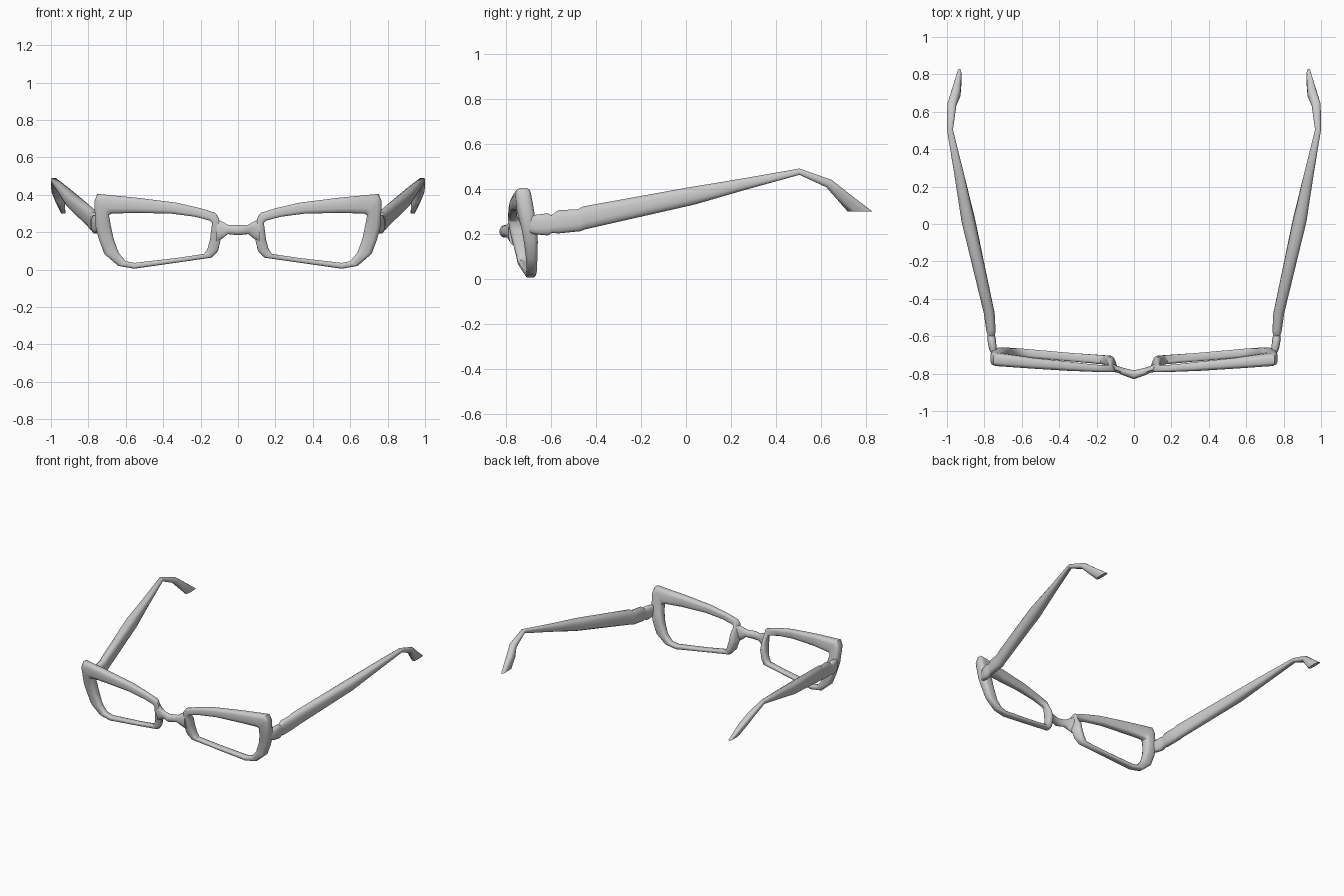
import bpy, bmesh, math

grey = bpy.data.materials.new("frame grey")
grey.diffuse_color = (0.6, 0.6, 0.6, 1)


def ring_points(n, power):
    """Rounded-square cross-section filling -1..1."""
    pts = []
    for i in range(n):
        a = 2 * math.pi * (i + 0.5) / n
        c, s = math.cos(a), math.sin(a)
        pts.append((math.copysign(abs(c) ** power, c), math.copysign(abs(s) ** power, s)))
    mu, mv = max(p[0] for p in pts), max(p[1] for p in pts)
    return [(u / mu, v / mv) for u, v in pts]


def loft(name, rings, closed=False):
    """Skin a list of equal-length point rings."""
    bm = bmesh.new()
    rows = [[bm.verts.new(p) for p in r] for r in rings]
    n = len(rows[0])
    for k in range(len(rows) if closed else len(rows) - 1):
        a, b = rows[k], rows[(k + 1) % len(rows)]
        for i in range(n):
            j = (i + 1) % n
            bm.faces.new((a[i], a[j], b[j], b[i]))
    if not closed:
        bm.faces.new(rows[0])
        bm.faces.new(rows[-1])
    bmesh.ops.recalc_face_normals(bm, faces=bm.faces)
    mesh = bpy.data.meshes.new(name)
    bm.to_mesh(mesh)
    bm.free()
    obj = bpy.data.objects.new(name, mesh)
    bpy.context.collection.objects.link(obj)
    mesh.materials.append(grey)
    bpy.ops.object.select_all(action='DESELECT')
    obj.select_set(True)
    bpy.context.view_layer.objects.active = obj
    bpy.ops.object.shade_smooth_by_angle(angle=math.radians(50))
    return obj


def both_sides(name, rings, closed=False):
    for side, s in (("right", 1), ("left", -1)):
        loft(side + "_" + name, [[(s * x, y, z) for x, y, z in r] for r in rings], closed)


# Lens rims: outer x, z, inner x, z, front y, back y around the opening
RIM = [
    (0.752, 0.405, 0.675, 0.300, -0.760, -0.690),
    (0.545, 0.385, 0.545, 0.303, -0.773, -0.715),
    (0.330, 0.358, 0.360, 0.300, -0.785, -0.737),
    (0.200, 0.328, 0.230, 0.283, -0.790, -0.752),
    (0.120, 0.303, 0.150, 0.262, -0.792, -0.755),
    (0.096, 0.275, 0.138, 0.250, -0.792, -0.745),
    (0.092, 0.220, 0.143, 0.215, -0.785, -0.715),
    (0.085, 0.165, 0.150, 0.160, -0.772, -0.705),
    (0.100, 0.100, 0.163, 0.112, -0.757, -0.702),
    (0.140, 0.064, 0.180, 0.084, -0.750, -0.702),
    (0.330, 0.037, 0.330, 0.062, -0.735, -0.690),
    (0.555, 0.005, 0.555, 0.036, -0.715, -0.670),
    (0.640, 0.020, 0.600, 0.045, -0.710, -0.665),
    (0.715, 0.085, 0.638, 0.090, -0.712, -0.662),
    (0.745, 0.165, 0.665, 0.165, -0.722, -0.660),
    (0.763, 0.235, 0.680, 0.235, -0.735, -0.665),
    (0.768, 0.365, 0.690, 0.292, -0.757, -0.684),
]
rings = []
for ox, oz, ix, iz, yf, yb in RIM:
    flare = 0.025 if ox < 0.11 else 0      # nose pads splay outward to the back
    ring = []
    for u, v in ring_points(12, 0.6):
        t, d = (u + 1) / 2, (v + 1) / 2
        ring.append((ox + (ix - ox) * t + flare * d * (1 - t), yf + (yb - yf) * d,
                     oz + (iz - oz) * t))
    rings.append(ring)
both_sides("rim", rings, closed=True)

# Temples: top y, z, bottom y, z, inner x, outer x from hinge to ear tip
TEMPLE = [
    (-0.700, 0.275, -0.700, 0.205, 0.725, 0.760),
    (-0.670, 0.285, -0.670, 0.198, 0.735, 0.775),
    (-0.615, 0.292, -0.615, 0.193, 0.738, 0.785),
    (-0.600, 0.283, -0.595, 0.205, 0.744, 0.782),
    (-0.570, 0.305, -0.570, 0.202, 0.740, 0.790),
    (-0.480, 0.310, -0.470, 0.212, 0.745, 0.803),
    (-0.460, 0.322, -0.450, 0.220, 0.750, 0.808),
    (0.000, 0.405, 0.040, 0.331, 0.850, 0.922),
    (0.260, 0.448, 0.260, 0.395, 0.907, 0.960),
    (0.505, 0.491, 0.505, 0.463, 0.968, 1.000),
    (0.650, 0.440, 0.625, 0.408, 0.950, 0.998),
    (0.725, 0.380, 0.665, 0.362, 0.928, 0.978),
    (0.830, 0.300, 0.720, 0.300, 0.922, 0.945),
]
rings = []
for ty, tz, by, bz, xi, xo in TEMPLE:
    ring = []
    for u, v in ring_points(12, 0.7):
        t = (v + 1) / 2
        ring.append(((xi + xo) / 2 + u * (xo - xi) / 2, by + (ty - by) * t, bz + (tz - bz) * t))
    rings.append(ring)
both_sides("temple", rings)

# Nose bridge: x, centre y, half depth, bottom z, top z
HALF = [
    (0.115, -0.768, 0.022, 0.150, 0.270),
    (0.085, -0.778, 0.018, 0.165, 0.258),
    (0.055, -0.790, 0.020, 0.190, 0.240),
    (0.000, -0.806, 0.024, 0.184, 0.238),
]
sections = HALF + [(-h[0],) + h[1:] for h in reversed(HALF[:-1])]
rings = [[(x, y + u * d, (lo + hi) / 2 + v * (hi - lo) / 2) for u, v in ring_points(12, 0.9)]
         for x, y, d, lo, hi in sections]
loft("nose_bridge", rings)
